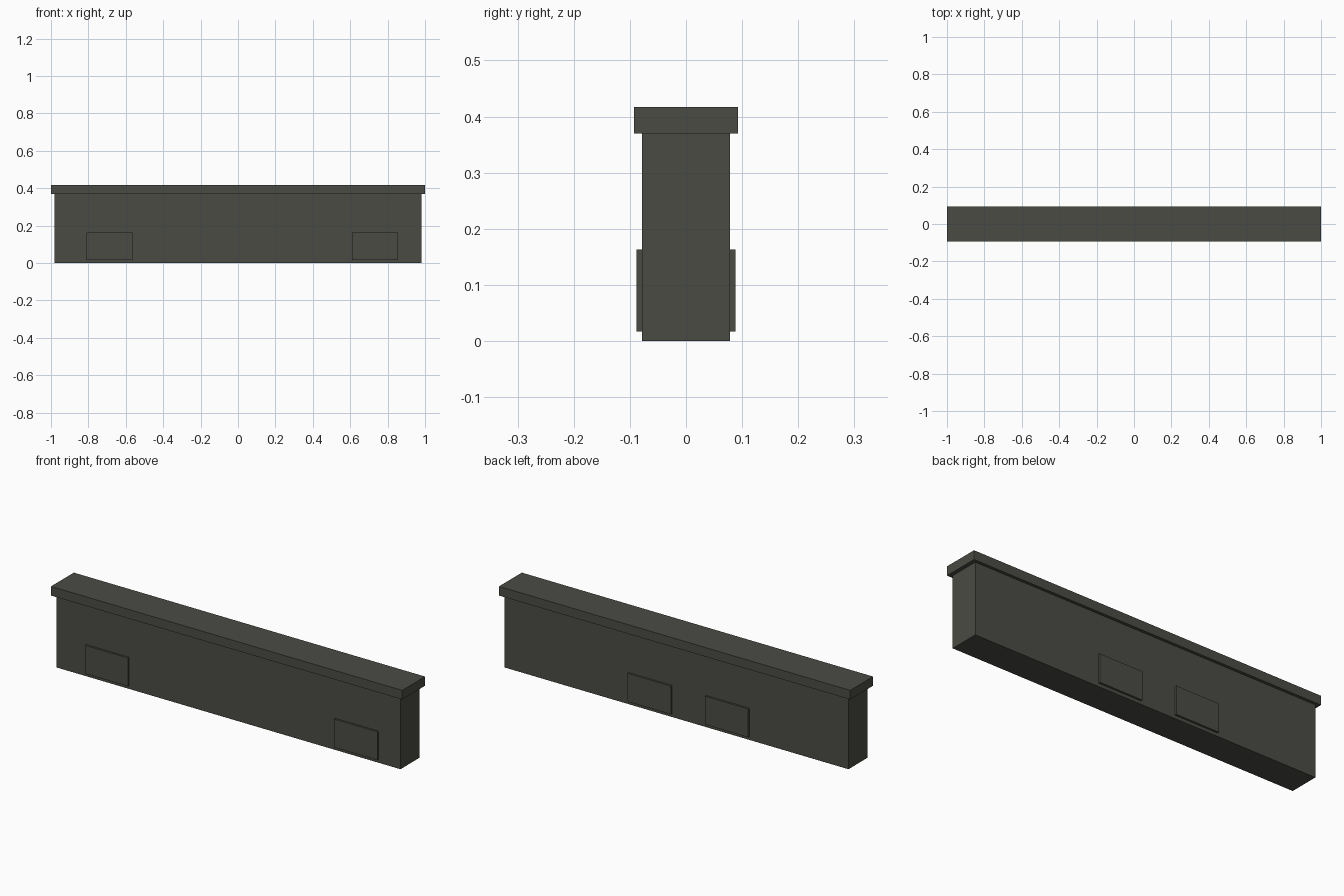
import bpy
import bmesh
from mathutils import Vector

cube = bpy.data.objects.get("Cube")
if cube:
    bpy.data.objects.remove(cube, do_unlink=True)

stone = bpy.data.materials.new("dark_stone")
stone.use_nodes = True
colour = (0.07, 0.07, 0.059, 1)
stone.diffuse_color = colour
stone.node_tree.nodes["Principled BSDF"].inputs["Base Color"].default_value = colour


def box(name, low, high):
    """Flat-shaded box between two opposite corners."""
    low, high = Vector(low), Vector(high)
    bm = bmesh.new()
    bmesh.ops.create_cube(bm, size=1)
    bmesh.ops.scale(bm, vec=high - low, verts=bm.verts)
    bmesh.ops.translate(bm, vec=(low + high) / 2, verts=bm.verts)
    mesh = bpy.data.meshes.new(name)
    bm.to_mesh(mesh)
    bm.free()
    mesh.materials.append(stone)
    obj = bpy.data.objects.new(name, mesh)
    bpy.context.collection.objects.link(obj)
    return obj


# Wall and overhanging coping
WALL_Y = 0.078
box("wall_body", (-0.98, -WALL_Y, 0), (0.98, WALL_Y, 0.37))
box("wall_coping", (-1, -0.093, 0.37), (1, 0.093, 0.417))

# Raised panels: wide apart on the front, close together on the back
PANEL_WIDTH = 0.246
PANEL_Y = 0.088
for side, direction, starts in (("front", -1, (-0.811, 0.609)),
                                ("back", 1, (-0.416, 0.025))):
    near, far = sorted((direction * (WALL_Y - 0.01), direction * PANEL_Y))
    for label, x in zip(("right", "left"), starts):
        box(f"{side}_panel_{label}", (x, near, 0.017), (x + PANEL_WIDTH, far, 0.163))
